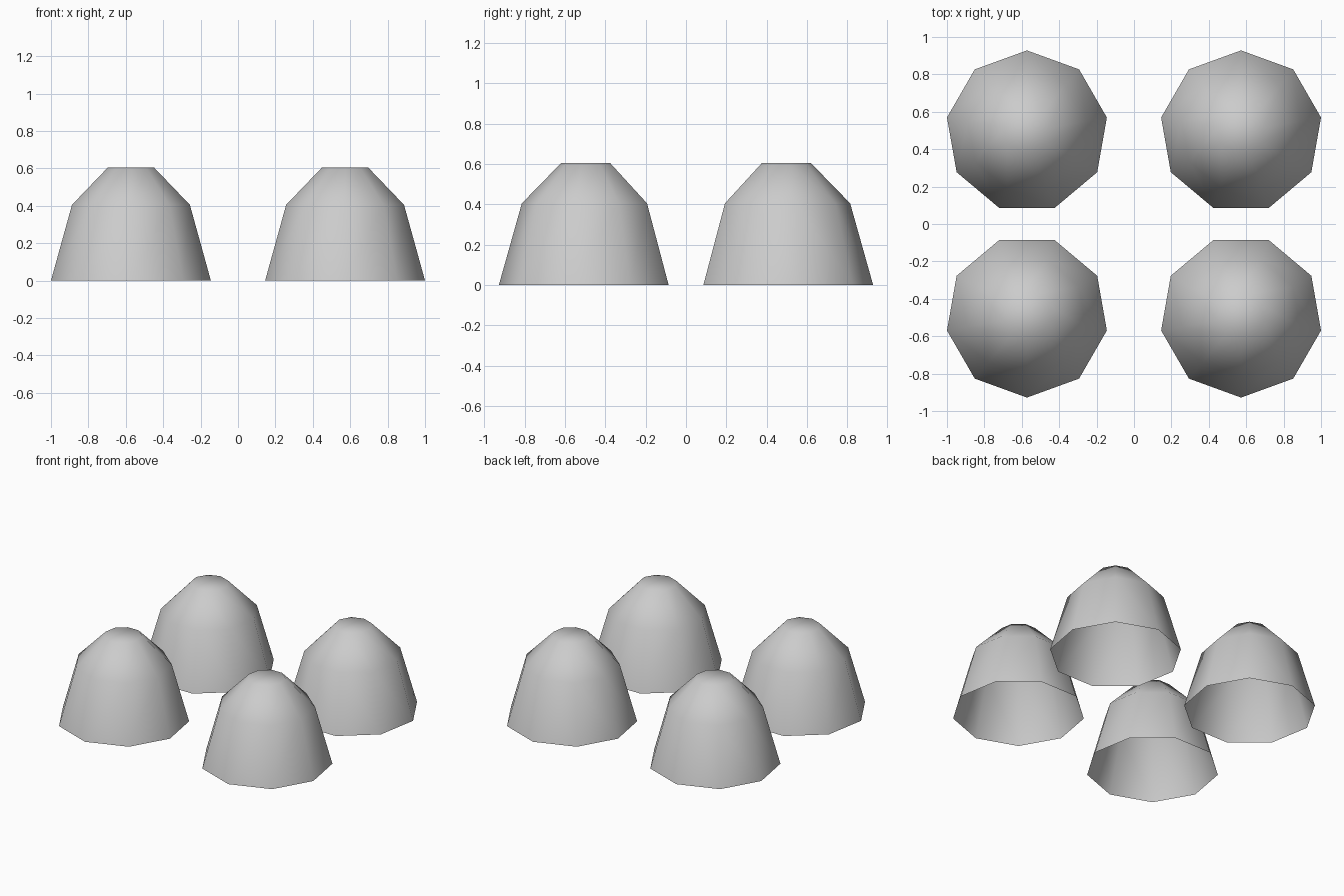
import bpy, bmesh
from math import sin, cos, pi

if "Cube" in bpy.data.objects:
    bpy.data.objects.remove(bpy.data.objects["Cube"])

SIDES = 9
PROFILE = [(0.434, 0.0), (0.32, 0.405), (0.125, 0.605)]  # radius, height
CX, CY = 0.5725, 0.494


def foot(name, sx, sy):
    """Open-bottomed, nine-sided tapered foot with one corner pointing outward in y."""
    bm = bmesh.new()
    rings = []
    for r, z in PROFILE:
        rings.append([bm.verts.new((r * sin(2 * pi * i / SIDES),
                                    sy * r * cos(2 * pi * i / SIDES), z))
                      for i in range(SIDES)])
    for low, high in zip(rings, rings[1:]):
        for i in range(SIDES):
            j = (i + 1) % SIDES
            bm.faces.new((low[i], low[j], high[j], high[i]))
    bm.faces.new(rings[-1])
    bmesh.ops.recalc_face_normals(bm, faces=bm.faces)
    # make sure the flat top faces upward
    bm.normal_update()
    if max(bm.faces, key=lambda f: f.calc_center_median().z).normal.z < 0:
        bmesh.ops.reverse_faces(bm, faces=bm.faces)
    for f in bm.faces:
        f.smooth = True
    me = bpy.data.meshes.new(name)
    bm.to_mesh(me)
    bm.free()
    ob = bpy.data.objects.new(name, me)
    ob.location = (sx * CX, sy * CY, 0)
    bpy.context.collection.objects.link(ob)


# four feet, mirrored front to back
for sx, side in ((-1, "left"), (1, "right")):
    for sy, end in ((-1, "front"), (1, "back")):
        foot(f"{end}_{side}_foot", sx, sy)
